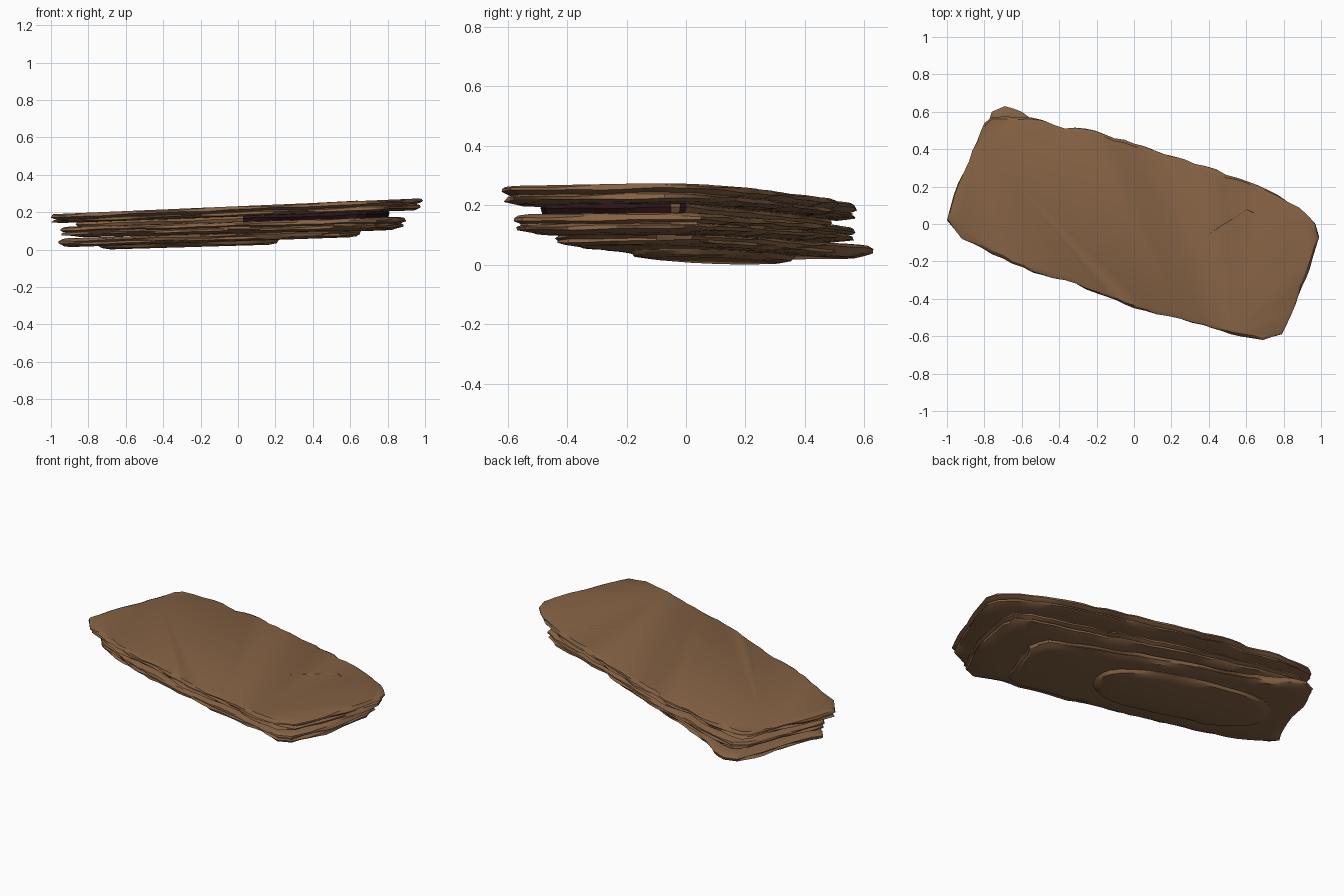
import bpy, bmesh, math, random
from mathutils import Vector

if "Cube" in bpy.data.objects:
    bpy.data.objects.remove(bpy.data.objects["Cube"])

random.seed(7)


def material(name, rgb):
    m = bpy.data.materials.new(name)
    m.diffuse_color = (*rgb, 1)
    m.use_nodes = True
    m.node_tree.nodes["Principled BSDF"].inputs["Base Color"].default_value = m.diffuse_color
    return m


BROWN = material("brown stone", (0.235, 0.122, 0.058))
DARK = material("dark hollow", (0.022, 0.006, 0.009))


def resample(points, step=0.06, noise=0.006):
    """Split the outline into short, slightly chipped segments."""
    out = []
    for i, p in enumerate(points):
        a, b = Vector(p), Vector(points[(i + 1) % len(points)])
        n = max(1, round((b - a).length / step))
        side = Vector((b.y - a.y, a.x - b.x)).normalized()
        for k in range(n):
            out.append(a.lerp(b, k / n) + side * (random.uniform(-noise, noise) if k else 0))
    return out


def slab(name, points, rings, rough=0.006, dark_rule=None):
    """Stack of outline rings, top to bottom: (inset, height at x=0, slope along x)."""
    base = resample(points)
    n = len(base)
    bm = bmesh.new()
    loops = []
    for r, (inset, z0, slope) in enumerate(rings):
        end = r in (0, len(rings) - 1)
        ph = random.uniform(0, 6.28)
        loop = []
        for i, p in enumerate(base):
            t = base[(i + 2) % n] - base[i - 2]
            inward = Vector((t.y, -t.x)).normalized()      # outline runs clockwise
            wave = math.sin(i * 0.55 + ph) + 0.6 * math.sin(i * 1.3 + 2 * ph)
            d = max(0, inset + rough * wave) if inset > 0 else 0
            q = p + inward * d
            z = z0 + slope * q.x + (0 if end else 0.0022 * wave)
            loop.append(bm.verts.new((q.x, q.y, z)))
        loops.append(loop)
    for a, b in zip(loops, loops[1:]):
        for i in range(n):
            j = (i + 1) % n
            bm.faces.new((a[i], a[j], b[j], b[i]))
    bm.faces.new(loops[0])
    bm.faces.new(loops[-1])
    bmesh.ops.recalc_face_normals(bm, faces=bm.faces)
    if dark_rule:
        for f in bm.faces:
            if dark_rule(f):
                f.material_index = 1
    return finish(name, bm)


def finish(name, bm):
    me = bpy.data.meshes.new(name)
    bm.to_mesh(me)
    bm.free()
    ob = bpy.data.objects.new(name, me)
    bpy.context.collection.objects.link(ob)
    me.materials.append(BROWN)
    me.materials.append(DARK)
    bpy.ops.object.select_all(action='DESELECT')
    ob.select_set(True)
    bpy.context.view_layer.objects.active = ob
    bpy.ops.object.shade_smooth_by_angle(angle=math.radians(28))
    return ob


# Outlines seen from above, clockwise
upper = [(-1, .02), (-.94, .22), (-.88, .34), (-.80, .54), (-.76, .57), (-.55, .57),
         (-.37, .51), (-.26, .51), (0, .43), (.38, .31), (.72, .18), (.88, .09),
         (.97, 0), (.99, -.07), (.94, -.24), (.88, -.38), (.79, -.59), (.69, -.62),
         (.52, -.59), (.37, -.54), (0, -.45), (-.2, -.37), (-.37, -.3), (-.54, -.26), (-.92, -.08)]
middle = [(-.95, .05), (-.9, .2), (-.77, .52), (-.7, .57), (-.5, .53), (-.2, .45), (.2, .31),
          (.55, .18), (.8, .1), (.88, .05), (.9, -.05), (.85, -.3), (.74, -.55), (.66, -.58),
          (.4, -.5), (0, -.4), (-.4, -.27), (-.6, -.2), (-.86, -.05)]
lower = [(-.96, .08), (-.9, .2), (-.8, .5), (-.76, .6), (-.69, .63), (-.6, .6), (-.4, .47),
         (0, .32), (.4, .14), (.62, .02), (.66, -.1), (.55, -.4), (.45, -.44), (.1, -.33),
         (-.4, -.2), (-.6, -.13), (-.88, 0)]

# Upper slab: thin top sheet with a second sheet under it
slab("upper_slab", upper, [
    (.018, .232, .043), (.004, .226, .043), (0, .215, .043), (.018, .206, .043),
    (.035, .202, .043), (.014, .197, .041), (.012, .187, .038), (.05, .179, .036), (.11, .176, .036)])

# Recessed core, dark in the open gap at the front right
slab("core", middle, [(.10, .19, .036), (.085, .165, .035), (.10, .14, .03)],
     dark_rule=lambda f: f.calc_center_median().x > .03 and f.normal.y < .15 and abs(f.normal.z) < .9)

# Middle slab: two fused sheets
slab("middle_slab", middle, [
    (.05, .150, .030), (.018, .146, .030), (.004, .139, .028), (0, .128, .026), (.022, .121, .025),
    (.028, .117, .025), (.010, .111, .024), (.014, .101, .023), (.06, .091, .022), (.12, .085, .022)])

# Lower slab
slab("lower_slab", lower, [
    (.05, .090, .032), (.015, .085, .033), (0, .077, .034), (.010, .066, .035),
    (.006, .058, .035), (.03, .050, .035), (.07, .045, .035)])

# Rounded bulge under the lower slab
ca, sa = math.cos(-.34), math.sin(-.34)
oval = []
for k in range(28):
    t = -2 * math.pi * k / 28
    u = .50 * math.copysign(abs(math.cos(t)) ** .75, math.cos(t))
    v = .21 * math.copysign(abs(math.sin(t)) ** .75, math.sin(t))
    oval.append((-.26 + u * ca - v * sa, .09 + u * sa + v * ca))
slab("bottom_bulge", oval, [(0, .06, .034), (.004, .045, .034), (.02, .030, .031), (.06, .021, .029)],
     rough=.002)

# Shallow crack ridge on the top face
bm = bmesh.new()
path = [(.38, -.07), (.45, -.02), (.53, .03), (.60, .08), (.64, .06)]
rows = []
for i, (x, y) in enumerate(path):
    w = .001 + .004 * i
    z = .232 + .043 * x
    rows.append([bm.verts.new((x - w, y + w, z - .001)),
                 bm.verts.new((x, y, z + .0006 * i)),
                 bm.verts.new((x + w * .4, y - w * .4, z - .001))])
for a, b in zip(rows, rows[1:]):
    for k in range(2):
        bm.faces.new((a[k], a[k + 1], b[k + 1], b[k]))
bmesh.ops.recalc_face_normals(bm, faces=bm.faces)
if sum(f.normal.z for f in bm.faces) < 0:
    bmesh.ops.reverse_faces(bm, faces=bm.faces)
finish("crack_ridge", bm)
